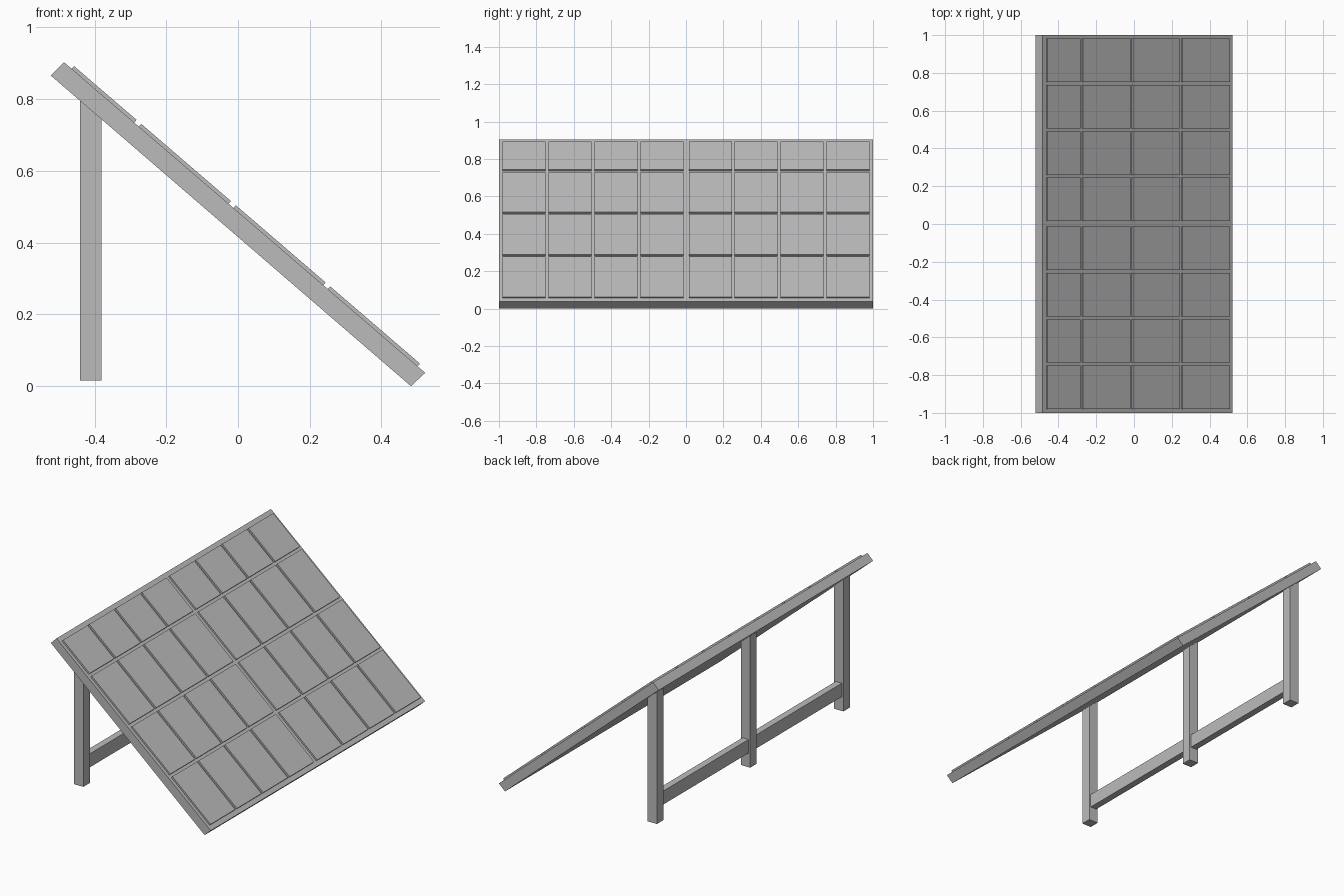
import bpy
import bmesh

if "Cube" in bpy.data.objects:
    bpy.data.objects.remove(bpy.data.objects["Cube"])

# One flat grey for the whole model
grey = bpy.data.materials.new("plain grey")
grey.diffuse_color = (0.5, 0.5, 0.5, 1.0)
grey.use_nodes = True
grey.node_tree.nodes["Principled BSDF"].inputs["Base Color"].default_value = grey.diffuse_color


def prism(bm, profile, y0, y1):
    """Extrude an (x, z) outline from y0 to y1."""
    a = [bm.verts.new((x, y0, z)) for x, z in profile]
    b = [bm.verts.new((x, y1, z)) for x, z in profile]
    n = len(profile)
    bm.faces.new(a)
    bm.faces.new(b[::-1])
    for i in range(n):
        j = (i + 1) % n
        bm.faces.new((a[i], b[i], b[j], a[j]))


def make(name, parts):
    bm = bmesh.new()
    for profile, y0, y1 in parts:
        prism(bm, profile, y0, y1)
    bmesh.ops.recalc_face_normals(bm, faces=bm.faces[:])
    mesh = bpy.data.meshes.new(name)
    bm.to_mesh(mesh)
    bm.free()
    mesh.materials.append(grey)
    obj = bpy.data.objects.new(name, mesh)
    bpy.context.collection.objects.link(obj)


def rect(x0, x1, z0, z1):
    return [(x0, z0), (x1, z0), (x1, z1), (x0, z1)]


# Sloping backing board
TOP, LOW = (-0.485, 0.903), (0.522, 0.037)
make("sloping_board", [([(-0.522, 0.866), (0.482, 0.0), LOW, TOP], -1, 1)])

# Thin raised panels in a grid of four rows and eight columns
dx, dz = LOW[0] - TOP[0], LOW[1] - TOP[1]
length = (dx * dx + dz * dz) ** 0.5
ux, uz = dx / length, dz / length


def on_slope(s, h):
    return (TOP[0] + ux * s - uz * h, TOP[1] + uz * s + ux * h)


rows = [(0.028, 0.258), (0.275, 0.605), (0.623, 0.953), (0.970, 1.300)]
columns = [(start + i * 0.2455, start + i * 0.2455 + 0.23)
           for start in (-0.98, 0.015) for i in range(4)]
for r, (s0, s1) in enumerate(rows, 1):
    outline = [on_slope(s0, -0.005), on_slope(s1, -0.005),
               on_slope(s1, 0.010), on_slope(s0, 0.010)]
    make(f"panel_row_{r}", [(outline, y0, y1) for y0, y1 in columns])

# Three rear legs, cut to the slope just inside the board
leg = [(-0.44, 0.016), (-0.38, 0.016), (-0.38, 0.752), (-0.44, 0.804)]
for name, y in (("front_leg", -0.87), ("middle_leg", 0.0), ("back_leg", 0.87)):
    make(name, [(leg, y - 0.03, y + 0.03)])

# Low rails between the legs
for name, y0, y1 in (("front_rail", -0.84, -0.03), ("back_rail", 0.03, 0.84)):
    make(name, [(rect(-0.43, -0.39, 0.10, 0.18), y0, y1)])
